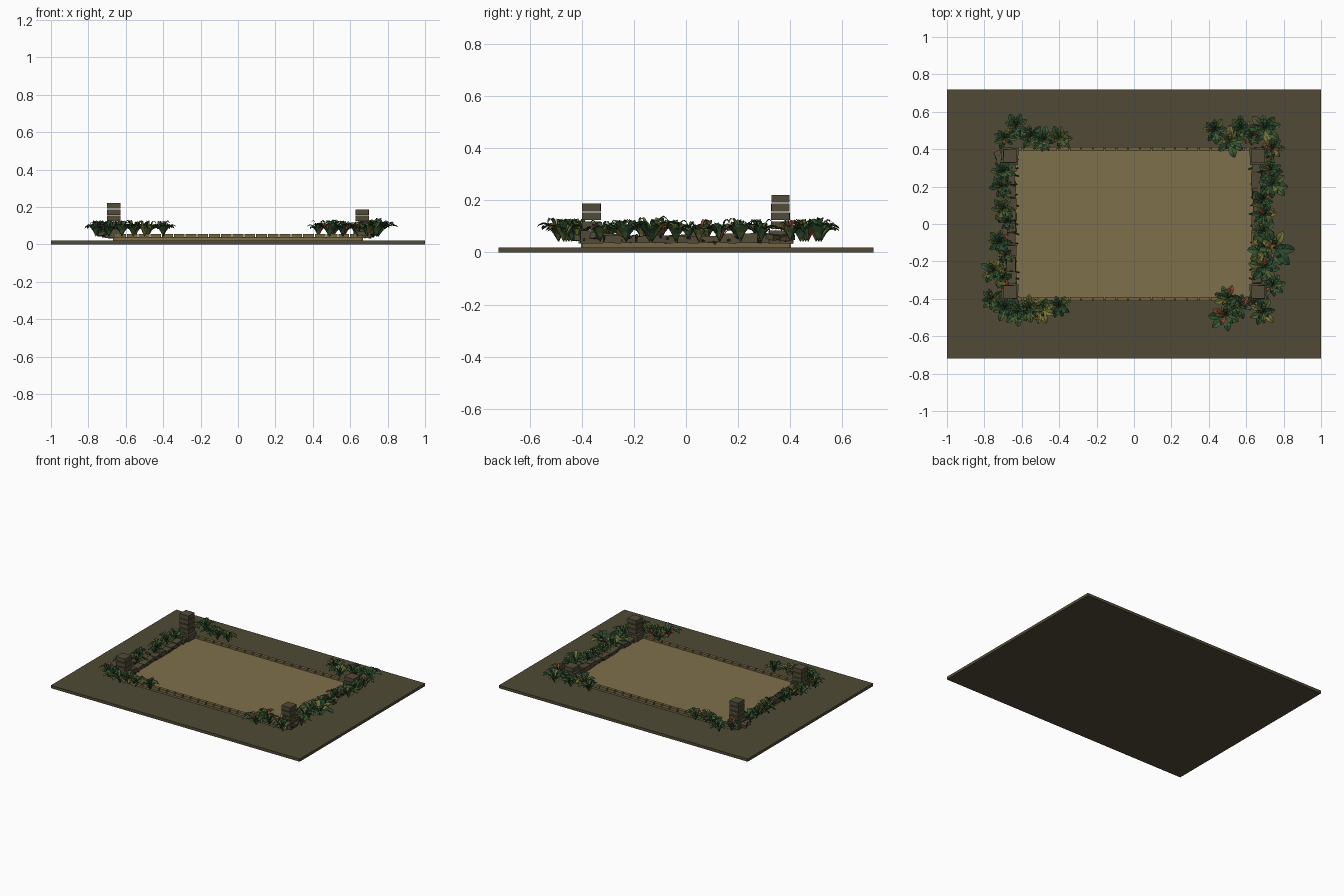
import bpy, bmesh, math, random
from mathutils import Vector, Matrix

if "Cube" in bpy.data.objects:
    bpy.data.objects.remove(bpy.data.objects["Cube"])

random.seed(11)
U = random.uniform


def material(name, rgb):
    m = bpy.data.materials.new(name)
    lin = [((c / 255 + 0.055) / 1.055) ** 2.4 for c in rgb]
    m.diffuse_color = (*lin, 1)
    m.use_nodes = True
    m.node_tree.nodes["Principled BSDF"].inputs["Base Color"].default_value = m.diffuse_color
    return m


EARTH = material("dark earth", (80, 74, 54))
SAND = material("sand floor", (126, 112, 76))
TRIM = material("tan edging", (116, 102, 68))
STONE = material("weathered stone", (82, 75, 56))
ROOT = material("dark root", (56, 48, 35))
LEAVES = [material("deep green", (44, 74, 46)),
          material("mid green", (60, 92, 56)),
          material("moss green", (78, 92, 48)),
          material("olive yellow", (116, 114, 56)),
          material("rust red", (150, 72, 52))]


def finish(name, bm, mats):
    me = bpy.data.meshes.new(name)
    bm.to_mesh(me)
    bm.free()
    for m in mats:
        me.materials.append(m)
    ob = bpy.data.objects.new(name, me)
    bpy.context.collection.objects.link(ob)
    return ob


def box(bm, centre, size, turn=0, tilt=0, jitter=0):
    mat = (Matrix.Translation(centre) @ Matrix.Rotation(turn, 4, 'Z')
           @ Matrix.Rotation(tilt, 4, 'X') @ Matrix.Diagonal((*size, 1)))
    made = bmesh.ops.create_cube(bm, size=1, matrix=mat)['verts']
    for v in made:
        v.co += Vector((U(-1, 1), U(-1, 1), U(-1, 1))) * jitter


# Ground slab and court floor
bm = bmesh.new()
box(bm, (0, 0, 0.01), (2, 1.44, 0.02))
finish("ground_slab", bm, [EARTH])
bm = bmesh.new()
box(bm, (0, 0, 0.029), (1.3, 0.808, 0.022))
finish("court_floor", bm, [SAND])

# Row of narrow edging bricks along the two long sides
bm = bmesh.new()
count, pitch = 21, 1.32 / 21
for side in (-1, 1):
    for i in range(count):
        box(bm, (-0.66 + (i + 0.5) * pitch, side * 0.402, 0.045),
            (pitch - 0.006, 0.022, 0.02))
finish("edging_bricks", bm, [TRIM])

# Uneven kerb stones along the two short sides, on a thin tan footing
bm = bmesh.new()
for side in (-1, 1):
    box(bm, (side * 0.645, 0, 0.03), (0.045, 0.8, 0.02))
finish("kerb_footing", bm, [TRIM])
bm = bmesh.new()
for side in (-1, 1):
    y = -0.4
    while y < 0.38:
        length = min(U(0.055, 0.1), 0.41 - y)
        h = U(0.024, 0.038)
        box(bm, (side * U(0.652, 0.662), y + length / 2, 0.037 + h / 2),
            (U(0.042, 0.055), length - 0.005, h), U(-0.08, 0.08), U(-0.1, 0.1), 0.003)
        y += length
finish("kerb_stones", bm, [STONE])

# Corner pillars of stacked blocks, each with a broken top at its own level
bm = bmesh.new()
for sx, sy, layers in ((-1, 1, 5), (1, -1, 4), (-1, -1, 4), (1, 1, 2)):
    x, y = sx * 0.664, sy * 0.363
    box(bm, (x, y, 0.059), (0.09, 0.09, 0.05), 0.04 * sx)
    for i in range(1, layers):
        w = 0.074 - 0.001 * i
        box(bm, (x, y, 0.071 + i * 0.034), (w, w, 0.0295), U(-0.02, 0.02))
finish("corner_pillars", bm, [STONE])

# Rubble lying by the pillars
bm = bmesh.new()
for sx in (-1, 1):
    for sy in (-1, 1):
        for k in range(4):
            s = U(0.025, 0.045)
            box(bm, (sx * U(0.66, 0.73), sy * U(0.3, 0.43), 0.05 + s / 4),
                (s, s * 1.2, s * 0.6), U(0, 3), U(-0.3, 0.3), 0.003)
finish("rubble", bm, [STONE])

# Thin roots crossing the kerbs
bm = bmesh.new()
for side in (-1, 1):
    for k in range(17):
        y = -0.4 + k * 0.05 + U(-0.015, 0.015)
        a = Vector((side * U(0.61, 0.635), y, U(0.045, 0.06)))
        b = Vector((side * U(0.69, 0.73), y + U(-0.05, 0.05), U(0.035, 0.07)))
        d = b - a
        mat = Matrix.Translation((a + b) / 2) @ d.to_track_quat('Z', 'Y').to_matrix().to_4x4()
        bmesh.ops.create_cone(bm, cap_ends=True, segments=5, radius1=0.003,
                              radius2=0.006, depth=d.length, matrix=mat)
finish("roots", bm, [ROOT])

# Leaf outline stations: distance along, height, half width (all per unit length)
PROFILE = ((0, 0, 0.03), (0.22, 0.34, 0.12), (0.45, 0.56, 0.21),
           (0.68, 0.63, 0.22), (0.88, 0.58, 0.13), (1, 0.5, 0.0))


def leaf(bm, root, angle, length, lift, colour):
    out = Vector((math.cos(angle), math.sin(angle), 0))
    across = Vector((-out.y, out.x, 0))
    rows = []
    for d, h, w in PROFILE:
        mid = root + out * d * length + Vector((0, 0, h * lift))
        edge = Vector((0, 0, w * length * 0.35))
        if w == 0:
            rows.append([bm.verts.new(mid)] * 3)
        else:
            rows.append([bm.verts.new(mid + across * w * length * s + edge * abs(s))
                         for s in (-1, 0, 1)])
    for a, b in zip(rows, rows[1:]):
        for i in (0, 1):
            corners = list(dict.fromkeys((a[i], b[i], b[i + 1], a[i + 1])))
            bm.faces.new(corners).material_index = colour


# Plants as (x, y, radius)
PLANTS = {
    "back_left_plants": ((-.63, .52, .07), (-.69, .46, .06), (-.55, .47, .065),
                         (-.48, .45, .07), (-.40, .46, .065)),
    "back_right_plants": ((.43, .50, .07), (.51, .44, .08), (.57, .51, .07),
                          (.63, .47, .06), (.70, .51, .085), (.74, .40, .065)),
    "right_side_plants": ((.73, .29, .065), (.74, .21, .08), (.69, .13, .065),
                          (.70, .05, .065), (.69, -.04, .07), (.75, -.13, .11),
                          (.69, -.14, .085), (.70, -.23, .08), (.74, -.33, .065)),
    "left_side_plants": ((-.70, .28, .065), (-.71, .20, .06), (-.70, .08, .065),
                         (-.68, .01, .045), (-.72, -.10, .07), (-.69, -.17, .05),
                         (-.75, -.25, .07), (-.70, -.29, .05)),
    "front_left_plants": ((-.76, -.40, .06), (-.69, -.45, .07), (-.62, -.47, .075),
                          (-.56, -.45, .07), (-.50, -.46, .07), (-.40, -.44, .065)),
    "front_right_plants": ((.49, -.49, .085), (.50, -.40, .07), (.56, -.44, .07),
                           (.64, -.42, .05), (.69, -.47, .07)),
}
for name, plants in PLANTS.items():
    bm = bmesh.new()
    for x, y, r in plants:
        root = Vector((x, y, 0.042))
        start = U(0, 6.28)
        accent = random.choices(range(5), (4, 4, 3, 2, 0.8))[0]
        # outer ring of broad leaves, then a shorter upright inner ring
        for n, reach, rise in ((8, 1.0, 0.095), (5, 0.62, 0.125)):
            for k in range(n):
                tint = (accent if random.random() < 0.35 and accent < 4 else
                        random.choices(range(5), (8, 7, 4, 2.2, 1.3))[0])
                leaf(bm, root, start + k * math.tau / n + U(-0.25, 0.25) + reach,
                     r * reach * U(0.85, 1.15), rise * U(0.8, 1.1) * (0.75 + r * 3.5),
                     tint)
    finish(name, bm, LEAVES)
